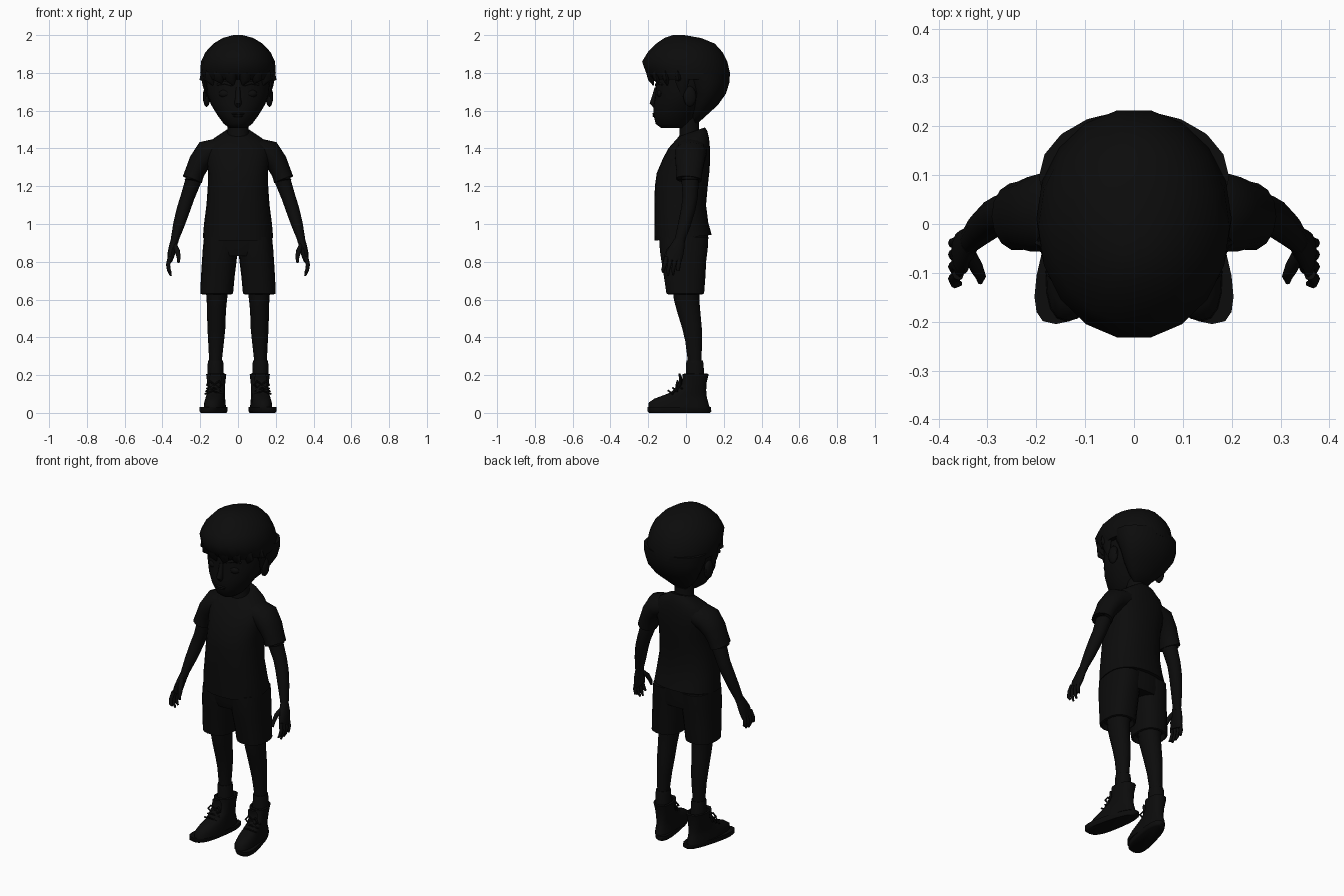
import bpy, bmesh, math
from mathutils import Vector

mat = bpy.data.materials.new("near black")
mat.diffuse_color = (0.0035, 0.0035, 0.0035, 1)


def skin(name, rings, mirror=False, sharp=50):
    """Bridge equal-length rings of points, cap both ends."""
    bm = bmesh.new()
    loops = [[bm.verts.new(p) for p in r] for r in rings]
    n = len(loops[0])
    for a, b in zip(loops, loops[1:]):
        for i in range(n):
            j = (i + 1) % n
            bm.faces.new((a[i], a[j], b[j], b[i]))
    bm.faces.new(loops[0])
    bm.faces.new(loops[-1])
    bmesh.ops.recalc_face_normals(bm, faces=bm.faces)
    me = bpy.data.meshes.new(name)
    bm.to_mesh(me)
    bm.free()
    me.materials.append(mat)
    ob = bpy.data.objects.new(name, me)
    bpy.context.collection.objects.link(ob)
    bpy.ops.object.select_all(action='DESELECT')
    ob.select_set(True)
    bpy.context.view_layer.objects.active = ob
    bpy.ops.object.shade_smooth_by_angle(angle=math.radians(sharp))
    if mirror:
        ob.modifiers.new("mirror", 'MIRROR')
    return ob


def spow(v, e):
    return math.copysign(abs(v) ** e, v)


def loft(name, rows, n=20, e=1.0, skew=0.0, flare=0.0, mirror=False, tilt=None):
    """Rows are z, front y, back y, left x, right x; e under 1 squares the outline."""
    rings = []
    for k, (z, y0, y1, x0, x1) in enumerate(rows):
        ring = []
        for i in range(n):
            a = 2 * math.pi * i / n
            c, s = spow(math.cos(a), e), spow(math.sin(a), e)
            dy = (y1 - y0) / 2 * s
            y = (y0 + y1) / 2 + dy
            x = (x0 + x1) / 2 + (x1 - x0) / 2 * c * (1 - flare * s) + skew * y
            ring.append((x, y, z + (tilt[k] * dy if tilt else 0)))
        rings.append(ring)
    return skin(name, rings, mirror)


def sym(rows):
    return [(z, a, b, -r, r) for z, a, b, r in rows]


def tube(name, pts, n=10, mirror=True):
    """Points are x, y, z, radius across x, radius along y."""
    P = [Vector(p[:3]) for p in pts]
    rings = []
    for i, p in enumerate(P):
        t = (P[min(i + 1, len(P) - 1)] - P[max(i - 1, 0)]).normalized()
        ref = Vector((0, 1, 0)) if abs(t.y) < 0.85 else Vector((0, 0, 1))
        u = t.cross(ref).normalized()
        v = u.cross(t)
        rings.append([p + u * math.cos(2 * math.pi * k / n) * pts[i][3]
                      + v * math.sin(2 * math.pi * k / n) * pts[i][4] for k in range(n)])
    return skin(name, rings, mirror)


def blob(name, c, r, n=10, mirror=True):
    """Small ellipsoid made of stacked rings."""
    rows = []
    for k in range(7):
        a = math.pi * (0.04 + 0.92 * k / 6)
        w = math.sin(a)
        rows.append((c[2] - r[2] * math.cos(a), c[1] - r[1] * w, c[1] + r[1] * w,
                     c[0] - r[0] * w, c[0] + r[0] * w))
    return loft(name, rows, n, mirror=mirror)


# Head and neck
loft("head", sym([(1.507, -.13, 0, .045), (1.53, -.16, .03, .075), (1.575, -.172, .06, .108),
                  (1.63, -.172, .1, .142), (1.69, -.162, .13, .164), (1.75, -.16, .15, .17),
                  (1.83, -.165, .16, .165)]), 24)
loft("neck", sym([(1.42, -.045, .08, .065), (1.48, -.035, .07, .056), (1.58, -.035, .07, .055)]), 14)
blob("ear", (.166, .02, 1.675), (.02, .036, .055))

# Face
tube("nose", [(0, -.155, 1.72, .012, .012), (0, -.168, 1.67, .014, .014),
              (0, -.175, 1.64, .02, .018), (0, -.165, 1.622, .012, .01)], 10, False)
blob("eye", (.068, -.135, 1.69), (.034, .02, .022))
tube("eyebrow", [(.03, -.16, 1.735, .006, .005), (.07, -.15, 1.748, .008, .006),
                 (.11, -.125, 1.738, .005, .005)], 8)
blob("upper_lip", (0, -.165, 1.583), (.036, .013, .007), 12, False)
blob("lower_lip", (0, -.164, 1.572), (.03, .013, .007), 12, False)

# Hair: crown, nape and fringe tufts
loft("hair_crown", sym([(1.765, -.185, .234, .192), (1.80, -.215, .236, .2), (1.86, -.236, .222, .196),
                        (1.91, -.205, .196, .172), (1.955, -.16, .155, .13),
                        (1.985, -.115, .08, .08), (2.0, -.07, -.01, .025)]), 18)
loft("hair_nape", sym([(1.535, .035, .065, .04), (1.58, .02, .115, .088), (1.63, .015, .17, .135),
                       (1.69, .01, .213, .17), (1.75, -.02, .232, .188), (1.80, -.04, .232, .195)]), 18)
for i in range(4):
    a = math.radians(12 + 22 * i)
    x, y = math.sin(a), -math.cos(a)
    tube("fringe_tuft", [(x * .165, y * .19 - .005, 1.80, .035, .02), (x * .18, y * .188, 1.765, .028, .016),
                         (x * .175 - .012, y * .176, 1.735 + .01 * (i % 2), .004, .004)], 8)
tube("sideburn", [(.178, -.02, 1.79, .014, .045), (.177, -.02, 1.74, .012, .032),
                  (.165, -.015, 1.675, .004, .008)], 8)

# Shirt
loft("shirt_body", sym([(.927, -.155, .12, .175), (.927, -.166, .136, .186), (1.0, -.167, .118, .18),
                        (1.1, -.167, .106, .167), (1.2, -.165, .115, .16), (1.27, -.155, .123, .158),
                        (1.34, -.125, .128, .168), (1.40, -.094, .127, .172), (1.445, -.062, .122, .14),
                        (1.475, -.045, .112, .09), (1.487, -.04, .1, .065)]),
     24, .85, tilt=[.1, .1, .05, 0, 0, 0, 0, 0, .1, .25, .35])
tube("sleeve", [(.10, .025, 1.395, .06, .085), (.165, .025, 1.375, .07, .085), (.205, .02, 1.325, .058, .078),
                (.228, .018, 1.275, .052, .07), (.242, .015, 1.235, .053, .07),
                (.242, .015, 1.238, .045, .06)], 14)

# Arms and hands
tube("arm", [(.215, .02, 1.30, .045, .05), (.24, .022, 1.22, .042, .045), (.268, .022, 1.14, .037, .04),
             (.288, .012, 1.08, .036, .038), (.312, -.008, 1.0, .031, .034),
             (.333, -.03, .925, .022, .028), (.338, -.036, .9, .02, .028)], 12)
tube("palm", [(.336, -.034, .915, .02, .028), (.345, -.045, .88, .021, .038), (.354, -.06, .84, .02, .046),
              (.361, -.068, .805, .014, .044)], 12)
for k, (y0, y1, tip) in enumerate([(-.103, -.122, .745), (-.08, -.095, .725), (-.057, -.068, .73), (-.036, -.042, .755)]):
    tube("finger_%d" % (k + 1), [(.36, y0, .825, .012, .012), (.37, (y0 + y1) / 2, .785, .011, .011),
                                 (.366, y1, .755, .01, .01), (.355, y1, tip, .005, .005)], 8)
tube("thumb", [(.338, -.06, .89, .014, .014), (.322, -.09, .86, .014, .014),
               (.314, -.107, .825, .011, .011), (.315, -.118, .795, .006, .006)], 8)

# Shorts
loft("shorts_hips", sym([(.83, -.125, .11, .15), (.87, -.138, .115, .18), (.95, -.145, .118, .178)]), 24, .8)
loft("shorts_leg", [(.655, -.085, .08, .045, .18), (.628, -.095, .088, .034, .19), (.632, -.105, .097, .026, .2),
                    (.72, -.118, .104, .018, .196), (.80, -.131, .108, .008, .191),
                    (.86, -.14, .115, .002, .187), (.93, -.143, .12, 0, .18)],
     18, .8, mirror=True)

# Legs and socks
loft("leg", [(.2, .01, .085, .085, .153), (.28, .008, .083, .085, .153), (.38, -.005, .086, .074, .158),
             (.45, -.022, .085, .067, .162), (.54, -.05, .077, .064, .164), (.6, -.066, .072, .058, .166),
             (.70, -.075, .075, .045, .175)], 14, mirror=True)
loft("sock", [(.18, -.002, .1, .074, .163), (.265, 0, .093, .078, .16), (.278, .003, .09, .08, .158),
              (.276, .012, .08, .088, .15)], 14, mirror=True)

# Shoes
loft("shoe_sole", [(0, -.195, .125, .065, .17), (.008, -.204, .134, .058, .176), (.03, -.205, .132, .058, .176)],
     20, .75, -.21, .15, True)
loft("shoe_upper", [(.028, -.2, .125, .062, .172), (.055, -.197, .118, .064, .17), (.075, -.168, .112, .067, .166),
                    (.095, -.115, .108, .07, .163), (.12, -.05, .107, .072, .163), (.155, -.022, .108, .072, .165),
                    (.205, -.018, .12, .067, .172), (.208, -.008, .11, .076, .164),
                    (.17, 0, .1, .082, .158)], 20, .85, -.1, .08, True)
tube("shoe_tongue", [(.13, -.07, .10, .03, .012), (.122, -.03, .15, .032, .01),
                     (.119, -.03, .19, .032, .008), (.119, -.036, .208, .024, .005)], 10)
for k in range(3):
    y, z = -.09 + .025 * k, .112 + .014 * k
    tube("lace_%d" % (k + 1), [(.09, y + .02, z - .012, .005, .005), (.133 - .004 * k, y - .004, z + .006, .005, .005),
                               (.175 - .004 * k, y + .02, z - .012, .005, .005)], 6)
for s in (-1, 1):
    tube("lace_bow", [(.125, -.035, .15, .005, .005), (.125 + s * .025, -.045, .168, .006, .006),
                      (.125 + s * .04, -.05, .148, .006, .006), (.125 + s * .022, -.05, .135, .005, .005),
                      (.125, -.04, .148, .005, .005)], 6)
